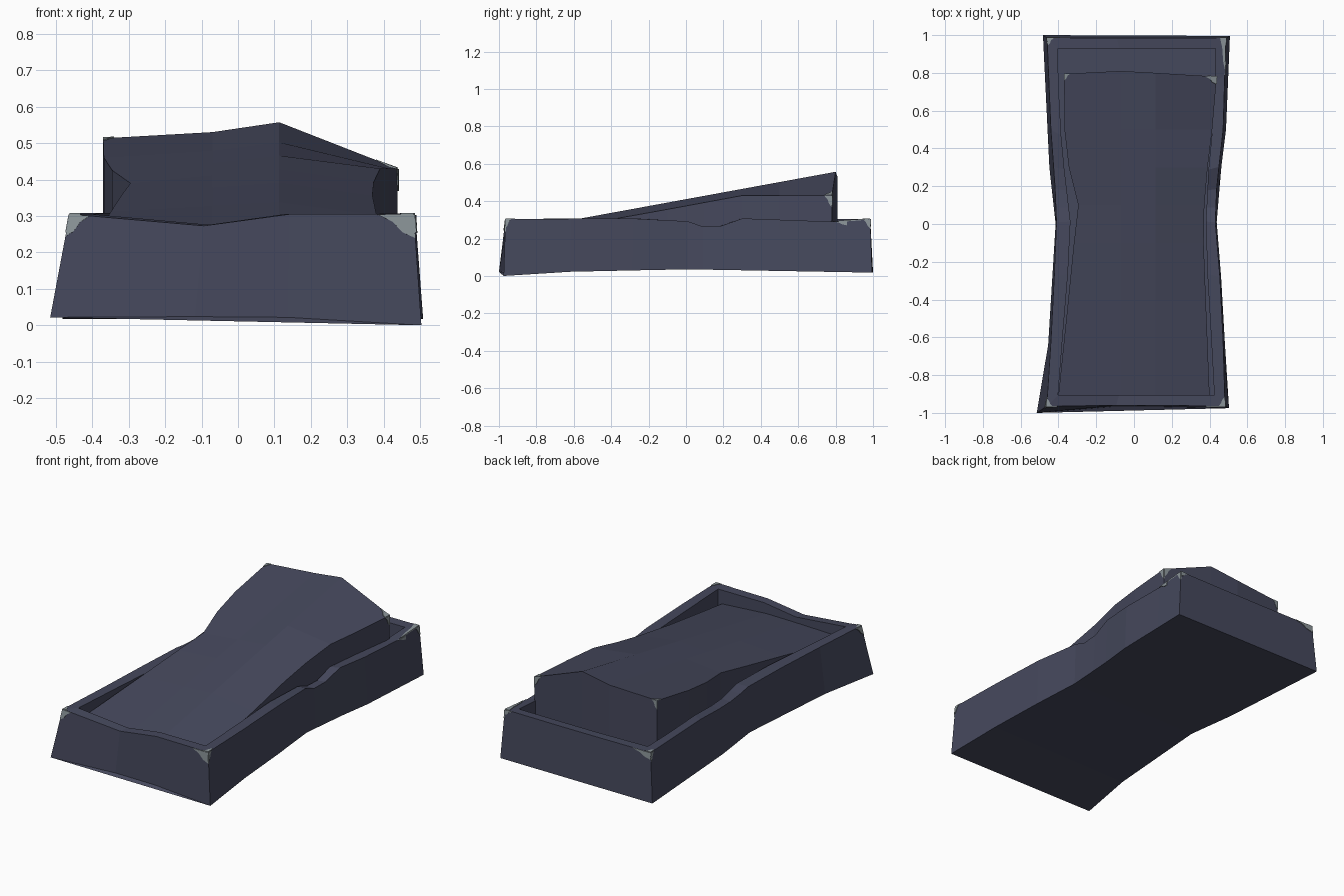
import bpy, bmesh
from mathutils import Vector

if "Cube" in bpy.data.objects:
    bpy.data.objects.remove(bpy.data.objects["Cube"])


def material(name, rgb):
    m = bpy.data.materials.new(name)
    m.diffuse_color = (*rgb, 1)
    m.use_nodes = True
    m.node_tree.nodes["Principled BSDF"].inputs["Base Color"].default_value = m.diffuse_color
    return m


SLATE = material("slate", (0.060, 0.065, 0.108))
CHIP = material("worn_grey", (0.26, 0.30, 0.32))


def make(name, bm, mat):
    bmesh.ops.recalc_face_normals(bm, faces=bm.faces)
    me = bpy.data.meshes.new(name)
    bm.to_mesh(me)
    bm.free()
    me.materials.append(mat)
    ob = bpy.data.objects.new(name, me)
    bpy.context.collection.objects.link(ob)
    return ob


def lerp(table, t):
    # piecewise linear lookup in (t, value) pairs
    if t <= table[0][0]:
        return table[0][1]
    for (a, u), (b, v) in zip(table, table[1:]):
        if t <= b:
            return u + (v - u) * (t - a) / (b - a)
    return table[-1][1]


# --- tray: rings running around the outline, from outside foot to inner floor
STEPS = (0, .18, .35, .5, .54, .59, .65, .75, .9, 1)
XS = (.39, .64)


def ring(left, right, yf, yb, zl, zr, zf, zb):
    pts = []
    for s in STEPS:                                   # right side, front to back
        y = yf[1] + (yb[1] - yf[1]) * s
        pts.append((lerp(right, y), y, lerp(zr, y)))
    xl, xr = left[-1][1], right[-1][1]
    for i in (1, 0):                                  # back
        pts.append((xl + (xr - xl) * XS[i], (yb[0] + yb[1]) / 2, zb))
    for s in reversed(STEPS):                         # left side, back to front
        y = yf[0] + (yb[0] - yf[0]) * s
        pts.append((lerp(left, y), y, lerp(zl, y)))
    xl, xr = left[0][1], right[0][1]
    for i in (0, 1):                                  # front
        pts.append((xl + (xr - xl) * XS[i], yf[2], zf[i]))
    return pts


rim_r = [(-.96, .305), (-.03, .308), (.08, .265), (.18, .265), (.30, .308), (.8, .29), (.98, .305)]
rim_l = [(-.96, .305), (-.02, .31), (.15, .285), (.3, .29), (.45, .307), (.98, .305)]
foot_l = [(-1, .022), (0, .036), (1, .018)]
foot_r = [(-.98, 0), (-.65, .022), (0, .036), (1, .018)]
in_l = [(-.905, -.402), (-.6, -.378), (-.3, -.352), (0, -.335), (.3, -.37), (.6, -.398), (.93, -.403)]
in_r = [(-.905, .425), (-.7, .415), (-.3, .39), (0, .38), (.3, .395), (.6, .425), (.93, .432)]
rings = [
    ring([(-1, -.515), (-.65, -.455), (0, -.415), (.3, -.448), (1, -.482)],
         [(-.975, .503), (-.65, .482), (-.35, .467), (0, .437), (.3, .462), (.45, .485), (1, .508)],
         (-1, -.975, -.967), (1, .995), foot_l, foot_r, (.024, .022), .02),
    ring([(-.965, -.462), (-.5, -.432), (0, -.41), (.2, -.418), (.5, -.44), (.98, -.46)],
         [(-.965, .482), (-.4, .465), (0, .43), (.2, .438), (.5, .472), (.98, .486)],
         (-.965, -.965, -.96), (.985, .985), rim_l, rim_r, (.273, .305), .303),
    ring(in_l, in_r, (-.905, -.905, -.905), (.93, .93), rim_l, rim_r, (.276, .305), .30),
    ring(in_l, in_r, (-.905, -.905, -.905), (.93, .93), [(0, .19)], [(0, .19)], (.19, .19), .19),
]
# floor rings keep the inner outline
bm = bmesh.new()
vr = [[bm.verts.new(p) for p in r] for r in rings]
n = len(vr[0])
for a, b in zip(vr, vr[1:]):
    for i in range(n):
        j = (i + 1) % n
        bm.faces.new((a[i], a[j], b[j], b[i]))
for r in (vr[0], vr[-1]):                             # underside and floor, in strips
    k = len(STEPS)
    R, L = r[:k], r[k + 2:2 * k + 2][::-1]
    for i in range(k - 1):
        bm.faces.new((R[i], R[i + 1], L[i + 1], L[i]))
    bm.faces.new((R[-1], r[k], r[k + 1], L[-1]))
    bm.faces.new((L[0], r[-2], r[-1], R[0]))
make("tray", bm, SLATE)

# --- sloping slab lying in the tray: rows from front to back
slab_l = [(-.905, -.40), (-.4, -.348), (-.1, -.318), (.1, -.295), (.3, -.345), (.5, -.368), (.8, -.37)]
slab_r = [(-.905, .40), (-.4, .38), (0, .365), (.25, .383), (.45, .41), (.8, .438)]
edge_l = [(-.905, .235), (.1, .39), (.8, .513)]
edge_r = [(-.905, .225), (-.35, .31), (.3, .43), (.8, .43)]
bm = bmesh.new()
top, low = [], []
for y in (-.905, -.4, -.1, .1, .3, .5, .8):
    xl, xr = lerp(slab_l, y), lerp(slab_r, y)
    ridge = .245 + .183 * (y + .905)
    mid = lerp([(-.905, .243), (.8, .53)], y)
    back = y == .8
    row = [(xl, y - .005 * back, lerp(edge_l, y)), (-.07, y + .01 * back, mid),
           (.113, y, ridge), (xr, y - .02 * back, lerp(edge_r, y))]
    top.append([bm.verts.new(p) for p in row])
    low.append([bm.verts.new((p[0], p[1], .15)) for p in row])
for g in (top, low):
    for a, b in zip(g, g[1:]):
        for i in range(3):
            bm.faces.new((a[i], a[i + 1], b[i + 1], b[i]))
for k in range(len(top) - 1):
    for i in (0, 3):
        bm.faces.new((top[k][i], top[k + 1][i], low[k + 1][i], low[k][i]))
for k in (0, -1):
    for i in range(3):
        bm.faces.new((top[k][i], top[k][i + 1], low[k][i + 1], low[k][i]))
make("sloping_slab", bm, SLATE)


# --- worn corner chips: thin ragged plates spanned by two edge directions
def chips(name, specs):
    bm = bmesh.new()
    for p, a, b, out in specs:
        p, a, b = Vector(p), Vector(a), Vector(b)
        nrm = a.cross(b).normalized()
        if nrm.dot(Vector(out)) < 0:
            nrm = -nrm
        pts = [p, p + a, p + a * .6 + b * .3, p + a * .35 + b * .75, p + b]
        lo = [bm.verts.new(q - nrm * .004) for q in pts]
        hi = [bm.verts.new(q + nrm * .003) for q in pts]
        bm.faces.new(hi)
        bm.faces.new(lo)
        for i in range(5):
            j = (i + 1) % 5
            bm.faces.new((lo[i], lo[j], hi[j], hi[i]))
    make(name, bm, CHIP)


F, B, L, R, U = (0, -1, 0), (0, 1, 0), (-1, 0, 0), (1, 0, 0), (0, 0, 1)
chips("tray_chips", [
    ((-.462, -.965, .304), (.055, 0, -.004), (-.011, -.008, -.06), F),
    ((-.462, -.965, .304), (.001, .05, 0), (-.009, -.006, -.05), L),
    ((-.462, -.965, .305), (.03, 0, 0), (.002, .04, 0), U),
    ((.482, -.965, .304), (-.10, 0, 0), (.005, -.002, -.065), F),
    ((.482, -.965, .304), (-.001, .03, 0), (.005, -.002, -.05), R),
    ((.482, -.965, .305), (-.035, 0, 0), (-.002, .05, 0), U),
    ((.486, .985, .304), (-.05, 0, 0), (.003, .002, -.03), B),
    ((.486, .985, .303), (-.001, -.04, 0), (.003, .002, -.05), R),
    ((.486, .985, .305), (-.03, 0, 0), (-.004, -.17, -.012), U),
    ((.483, .86, .291), (-.001, -.07, 0), (.001, 0, -.02), R),
    ((-.46, .985, .304), (.12, 0, 0), (-.003, .002, -.04), B),
    ((-.46, .985, .303), (.001, -.03, 0), (-.003, .002, -.05), L),
    ((-.46, .985, .305), (.035, 0, 0), (.002, -.04, 0), U),
])
chips("slab_chips", [
    ((-.37, .795, .512), (.035, 0, .002), (0, 0, -.05), B),
    ((-.37, .795, .513), (.03, 0, .002), (0, -.035, -.006), U),
    ((.438, .78, .43), (-.06, 0, .022), (-.003, -.04, 0), U),
    ((.438, .78, .429), (-.003, -.04, 0), (0, 0, -.06), R),
    ((.438, .78, .429), (-.05, .003, .017), (0, 0, -.05), B),
])
